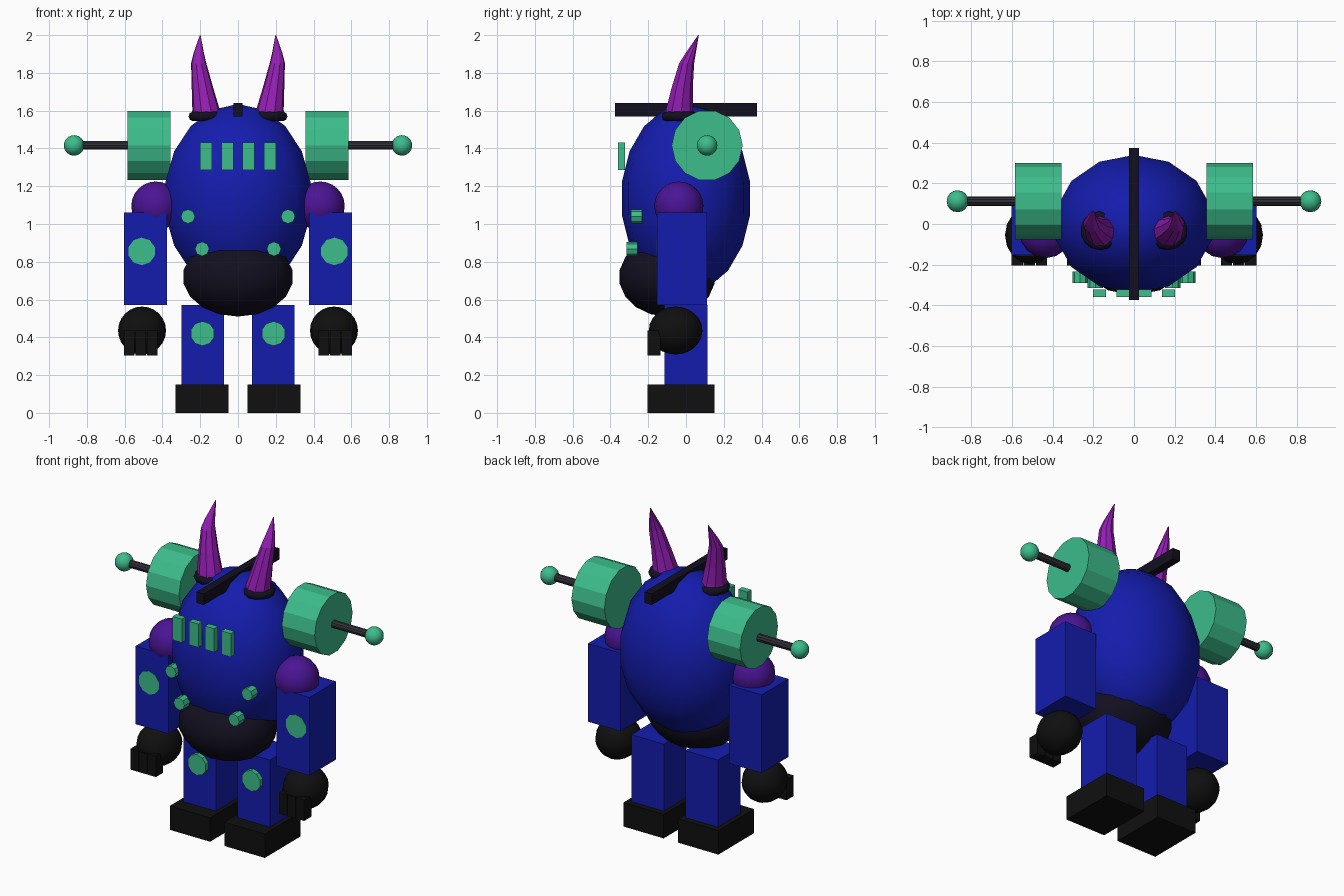
import bpy, bmesh
from math import pi, sin, cos
from mathutils import Matrix, Vector

if "Cube" in bpy.data.objects:
    bpy.data.objects.remove(bpy.data.objects["Cube"])


def material(name, rgb):
    m = bpy.data.materials.new(name)
    m.diffuse_color = (*rgb, 1)
    m.use_nodes = True
    m.node_tree.nodes["Principled BSDF"].inputs["Base Color"].default_value = m.diffuse_color
    return m


BLUE = material("blue", (0.007, 0.012, 0.42))
GREEN = material("green", (0.045, 0.51, 0.26))
VIOLET = material("violet", (0.07, 0.007, 0.30))
MAGENTA = material("magenta", (0.30, 0.013, 0.46))
NAVY = material("dark_navy", (0.006, 0.005, 0.014))
BLACK = material("black", (0.005, 0.005, 0.005))
STEEL = material("dark_steel", (0.03, 0.03, 0.04))


def finish(bm, name, mat, smooth=False):
    bmesh.ops.recalc_face_normals(bm, faces=bm.faces)
    for f in bm.faces:
        f.smooth = smooth
    me = bpy.data.meshes.new(name)
    bm.to_mesh(me)
    bm.free()
    me.materials.append(mat)
    ob = bpy.data.objects.new(name, me)
    bpy.context.collection.objects.link(ob)
    return ob


def ball(name, loc, radii, mat, segs=16, rings=12):
    bm = bmesh.new()
    bmesh.ops.create_uvsphere(bm, u_segments=segs, v_segments=rings, radius=1,
                              matrix=Matrix.Translation(loc) @ Matrix.Diagonal((*radii, 1)))
    finish(bm, name, mat, True)


def box(name, lo, hi, mat):
    lo, hi = Vector(lo), Vector(hi)
    bm = bmesh.new()
    bmesh.ops.create_cube(bm, size=1, matrix=Matrix.Translation((lo + hi) / 2)
                          @ Matrix.Diagonal((*(hi - lo), 1)))
    finish(bm, name, mat)


def drum(name, loc, r, length, axis, mat, sides):
    rot = Matrix.Rotation(pi / 2, 4, "Y" if axis == "X" else "X")
    bm = bmesh.new()
    bmesh.ops.create_cone(bm, cap_ends=True, segments=sides, radius1=r, radius2=r,
                          depth=length, matrix=Matrix.Translation(loc) @ rot)
    finish(bm, name, mat)


def loft(name, rings, mat, sides, closed=False):
    """Skin a list of vertex-position rings."""
    bm = bmesh.new()
    vs = [[bm.verts.new(p) for p in ring] for ring in rings]
    n = len(vs)
    for i in range(n if closed else n - 1):
        a, b = vs[i], vs[(i + 1) % n]
        for j in range(sides):
            k = (j + 1) % sides
            bm.faces.new((a[j], a[k], b[k], b[j]))
    if not closed:
        bm.faces.new(vs[0])
        bm.faces.new(vs[-1])
    return finish(bm, name, mat, closed)


def circle(c, r, sides):
    return [(c[0] + r * sin(2 * pi * j / sides), c[1] + r * cos(2 * pi * j / sides), c[2])
            for j in range(sides)]


# Torso, pelvis and head crest
ball("torso", (0, 0, 1.135), (0.4, 0.345, 0.5), BLUE, 14, 9)
ball("pelvis", (0, -0.1, 0.72), (0.3, 0.255, 0.21), NAVY, 14, 9)
box("crest", (-0.025, -0.375, 1.57), (0.025, 0.375, 1.64), NAVY)

# Row of chest lights
for i, x in enumerate((-0.17, -0.055, 0.055, 0.17)):
    box(f"chest_light_{i}", (x - 0.032, -0.36, 1.285), (x + 0.032, -0.322, 1.432), GREEN)

for s, side in ((-1, "left"), (1, "right")):
    def span(a, b):
        return sorted((s * a, s * b))

    def limb(name, xs, ys, zs, mat):
        x = span(*xs)
        box(f"{side}_{name}", (x[0], ys[0], zs[0]), (x[1], ys[1], zs[1]), mat)

    # Legs and feet
    limb("foot", (0.05, 0.33), (-0.205, 0.15), (0, 0.15), BLACK)
    limb("leg", (0.075, 0.30), (-0.113, 0.113), (0.15, 0.57), BLUE)
    drum(f"{side}_knee_disc", (s * 0.188, -0.12, 0.42), 0.065, 0.04, "Y", GREEN, 10)

    # Arms, shoulders and hands
    ball(f"{side}_shoulder", (s * 0.435, -0.038, 1.095), (0.13, 0.13, 0.13), VIOLET)
    limb("arm", (0.376, 0.603), (-0.153, 0.111), (0.57, 1.06), BLUE)
    drum(f"{side}_elbow_disc", (s * 0.51, -0.135, 0.855), 0.073, 0.04, "Y", GREEN, 10)
    ball(f"{side}_hand", (s * 0.508, -0.055, 0.436), (0.127, 0.142, 0.127), BLACK)
    for i in range(3):
        x = 0.455 + 0.06 * i
        limb(f"finger_{i}", (x - 0.028, x + 0.028), (-0.205, -0.135), (0.305, 0.435), BLACK)

    # Torso bolts
    drum(f"{side}_upper_bolt", (s * 0.265, -0.262, 1.04), 0.038, 0.058, "Y", GREEN, 8)
    drum(f"{side}_lower_bolt", (s * 0.19, -0.285, 0.868), 0.038, 0.058, "Y", GREEN, 8)

    # Shoulder drum with rod and tip
    drum(f"{side}_drum", (s * 0.471, 0.112, 1.416), 0.188, 0.228, "X", GREEN, 14)
    drum(f"{side}_rod", (s * 0.70, 0.112, 1.416), 0.024, 0.28, "X", STEEL, 10)
    ball(f"{side}_rod_tip", (s * 0.868, 0.112, 1.416), (0.054, 0.054, 0.054), GREEN)

    # Horn and its socket ring
    path = [((0.165, -0.037, 1.56), 0.08), ((0.170, -0.036, 1.61), 0.073),
            ((0.188, -0.022, 1.72), 0.058), ((0.208, 0.002, 1.85), 0.041),
            ((0.208, 0.022, 1.90), 0.029), ((0.2, 0.066, 2.0), 0.002)]
    loft(f"{side}_horn", [circle((s * c[0], c[1], c[2]), r, 9) for c, r in path], MAGENTA, 9)
    ring = [circle((s * 0.168, -0.033, 1.57 + 0.025 * sin(a)), 0.074 + 0.022 * cos(a), 14)
            for a in (2 * pi * i / 8 for i in range(8))]
    loft(f"{side}_horn_socket", ring, NAVY, 14, True)
